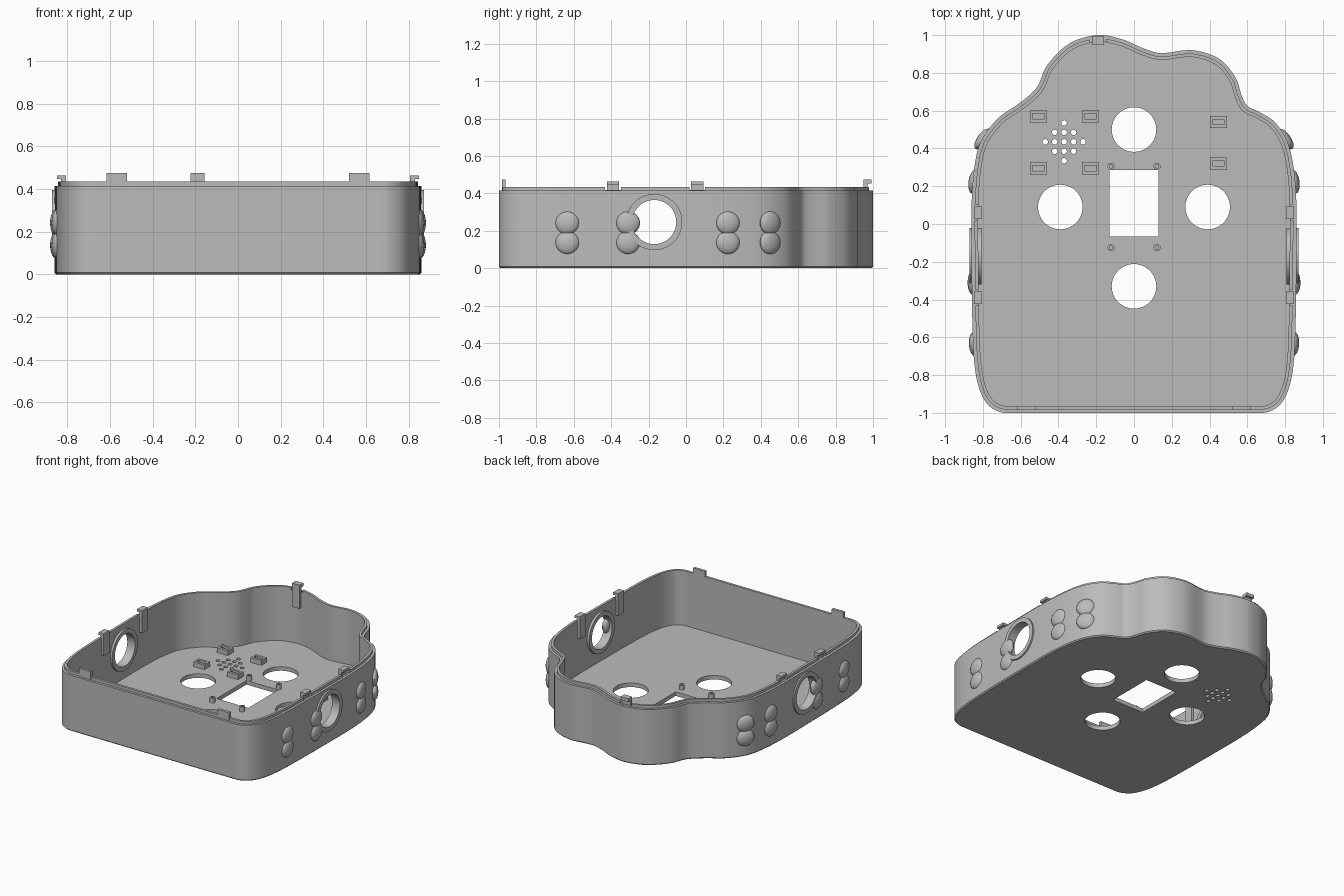
import bpy, bmesh, math
from mathutils import Vector, Matrix

if "Cube" in bpy.data.objects:
    bpy.data.objects.remove(bpy.data.objects["Cube"])

grey = bpy.data.materials.new("plain grey")
grey.diffuse_color = (0.5, 0.5, 0.5, 1)
grey.use_nodes = True
grey.node_tree.nodes["Principled BSDF"].inputs["Base Color"].default_value = grey.diffuse_color

# Right-hand and left-hand sides share the body; the back has uneven lobes
side = [(0.64, -1), (0.71, -0.995), (0.775, -0.955), (0.82, -0.87), (0.845, -0.74),
        (0.855, -0.55), (0.86, -0.2), (0.86, 0.1), (0.845, 0.3), (0.81, 0.44)]
back = [(0.745, 0.54), (0.66, 0.595), (0.6, 0.625), (0.57, 0.68), (0.54, 0.77),
        (0.455, 0.872), (0.31, 0.92), (0.14, 0.905), (0.05, 0.93), (-0.06, 0.977),
        (-0.19, 1.0), (-0.34, 0.957), (-0.46, 0.84), (-0.51, 0.73), (-0.55, 0.685),
        (-0.62, 0.63), (-0.72, 0.56)]
ctrl = [Vector(p) for p in [(0, -1)] + side + back + [(-x, y) for x, y in reversed(side)]]


def spline(pts, steps=6):
    """Closed Catmull-Rom curve through the points."""
    out, n = [], len(pts)
    for i in range(n):
        a, b, c, d = (pts[(i + k) % n] for k in (-1, 0, 1, 2))
        # centripetal-like tangents stop overshoot between uneven spans
        h = (c - b).length
        m1 = (c - a) / ((c - b).length + (b - a).length) * h
        m2 = (d - b) / ((d - c).length + (c - b).length) * h
        for s in range(steps):
            t = s / steps
            out.append(b * (2*t**3 - 3*t*t + 1) + m1 * (t**3 - 2*t*t + t)
                       + c * (3*t*t - 2*t**3) + m2 * (t**3 - t*t))
    return out


path = spline(ctrl)


def inset(d):
    n, out = len(path), []
    for i, p in enumerate(path):
        t = (path[(i + 1) % n] - path[i - 1]).normalized()
        out.append(p + Vector((-t.y, t.x)) * d)
    return out


def finish(name, bm, smooth=True):
    bmesh.ops.recalc_face_normals(bm, faces=bm.faces)
    me = bpy.data.meshes.new(name)
    bm.to_mesh(me)
    bm.free()
    me.materials.append(grey)
    ob = bpy.data.objects.new(name, me)
    bpy.context.collection.objects.link(ob)
    if smooth:
        shade(ob)
    return ob


def shade(ob):
    bpy.ops.object.select_all(action='DESELECT')
    ob.select_set(True)
    bpy.context.view_layer.objects.active = ob
    bpy.ops.object.shade_smooth_by_angle(angle=math.radians(30))


def add_box(bm, x0, x1, y0, y1, z0, z1):
    m = Matrix.Translation(((x0 + x1) / 2, (y0 + y1) / 2, (z0 + z1) / 2))
    m = m @ Matrix.Diagonal((abs(x1 - x0), abs(y1 - y0), abs(z1 - z0), 1))
    bmesh.ops.create_cube(bm, size=1, matrix=m)


def add_cyl(bm, loc, r, depth, segs=48, axis='Z'):
    m = Matrix.Translation(loc)
    if axis == 'X':
        m = m @ Matrix.Rotation(math.pi / 2, 4, 'Y')
    bmesh.ops.create_cone(bm, cap_ends=True, segments=segs, radius1=r, radius2=r,
                          depth=depth, matrix=m)


def lathe(bm, loc, profile, segs=48, axis='Z'):
    """Closed (radius, height) profile turned around an axis."""
    m = Matrix.Translation(loc)
    if axis == 'X':
        m = m @ Matrix.Rotation(math.pi / 2, 4, 'Y')
    rings = [[bm.verts.new(m @ Vector((r * math.cos(a), r * math.sin(a), z))) for r, z in profile]
             for a in (2 * math.pi * i / segs for i in range(segs))]
    k = len(profile)
    for i in range(segs):
        p, q = rings[i], rings[(i + 1) % segs]
        for j in range(k):
            bm.faces.new((p[j], q[j], q[(j + 1) % k], p[(j + 1) % k]))


FLOOR, RIM, LIP = 0.03, 0.415, 0.435
HOLE_Y, HOLE_Z = -0.17, 0.247

# Tray shell: stepped wall rings with a floor
bm = bmesh.new()
loops = [[bm.verts.new((p.x, p.y, z)) for p in inset(d)] for d, z in
         [(0.008, 0), (0, 0.008), (0, RIM), (0.018, RIM), (0.018, LIP), (0.036, LIP), (0.036, FLOOR)]]
n = len(path)
for a, b in zip(loops, loops[1:]):
    for i in range(n):
        bm.faces.new((a[i], a[(i + 1) % n], b[(i + 1) % n], b[i]))
bm.faces.new(loops[0])
bm.faces.new(loops[-1])
shell = finish("tray_shell", bm, False)

# Openings: button holes, screen window, speaker grille, side ports, lip gaps
bm = bmesh.new()
for x, y in [(0, 0.5), (-0.39, 0.09), (0.39, 0.09), (0, -0.33)]:
    add_cyl(bm, (x, y, 0), 0.118, 0.2)
add_box(bm, -0.13, 0.13, -0.065, 0.285, -0.1, 0.1)
for i in range(-2, 3):
    for j in range(-2, 3):
        if abs(i) + abs(j) <= 2:
            add_cyl(bm, (-0.37 + 0.05 * i, 0.435 + 0.05 * j, 0), 0.0145, 0.2, 16)
for s in (-1, 1):
    add_cyl(bm, (s * 0.85, HOLE_Y, HOLE_Z), 0.13, 0.2, axis='X')
    for y in (-0.39, 0.06):
        add_box(bm, s * 0.78, s * 0.9, y - 0.042, y + 0.042, RIM + 0.002, 0.5)
add_box(bm, -0.235, -0.145, 0.93, 1.05, RIM + 0.002, 0.5)
cutter = finish("opening_cutter", bm, False)
cutter.hide_render = True
mod = shell.modifiers.new("openings", 'BOOLEAN')
mod.object, mod.operation, mod.solver = cutter, 'DIFFERENCE', 'EXACT'
bpy.context.view_layer.objects.active = shell
bpy.ops.object.modifier_apply(modifier=mod.name)
bpy.data.objects.remove(cutter)
shade(shell)

# Side port rings and paired grip bumps
for s, label in ((-1, "left"), (1, "right")):
    bm = bmesh.new()
    lathe(bm, (s * 0.84, HOLE_Y, HOLE_Z),
          [(0.118, -0.032), (0.15, -0.032), (0.15, 0.032), (0.118, 0.032)], axis='X')
    finish(label + "_port_ring", bm)
    bm = bmesh.new()
    for x, y, turn in [(0.846, -0.635, -3), (0.853, -0.31, 0), (0.848, 0.225, 9), (0.802, 0.45, 35)]:
        for z in (0.137, 0.242):
            m = (Matrix.Translation((s * x, y, z)) @ Matrix.Rotation(s * math.radians(turn), 4, 'Z')
                 @ Matrix.Diagonal((0.028, 0.064, 0.062, 1)))
            bmesh.ops.create_uvsphere(bm, u_segments=24, v_segments=14, radius=1, matrix=m)
    finish(label + "_grip_bumps", bm)

    # Snap clips on the side walls: stem plus outward hook
    bm = bmesh.new()
    for y in (-0.39, 0.06):
        add_box(bm, s * 0.806, s * 0.83, y - 0.033, y + 0.033, 0.30, 0.465)
        add_box(bm, s * 0.83, s * 0.848, y - 0.033, y + 0.033, 0.447, 0.465)
    finish(label + "_snap_clips", bm, False)

    # Front locating tab
    bm = bmesh.new()
    add_box(bm, s * 0.52, s * 0.617, -0.984, -0.964, 0.38, 0.475)
    finish(label + "_front_tab", bm, False)

# Back snap clip
bm = bmesh.new()
add_box(bm, -0.222, -0.158, 0.948, 0.97, 0.30, 0.475)
add_box(bm, -0.222, -0.158, 0.97, 0.992, 0.452, 0.475)
finish("back_snap_clip", bm, False)

# Screw posts around the window
bm = bmesh.new()
for x in (-0.122, 0.122):
    for y in (-0.125, 0.305):
        lathe(bm, (x, y, FLOOR), [(0.009, -0.005), (0.019, -0.005), (0.019, 0.035), (0.009, 0.035)], 20)
finish("screw_posts", bm)

# Slotted mounting blocks on the floor
bm = bmesh.new()
for x, y in [(-0.505, 0.57), (-0.23, 0.57), (-0.505, 0.295), (-0.23, 0.295), (0.447, 0.54), (0.447, 0.32)]:
    z0, z1 = FLOOR - 0.005, FLOOR + 0.035
    add_box(bm, x - 0.045, x + 0.045, y + 0.014, y + 0.033, z0, z1)
    add_box(bm, x - 0.045, x + 0.045, y - 0.033, y - 0.014, z0, z1)
    for e in (-1, 1):
        add_box(bm, x + e * 0.032, x + e * 0.045, y - 0.014, y + 0.014, z0, z1)
finish("mounting_blocks", bm, False)
